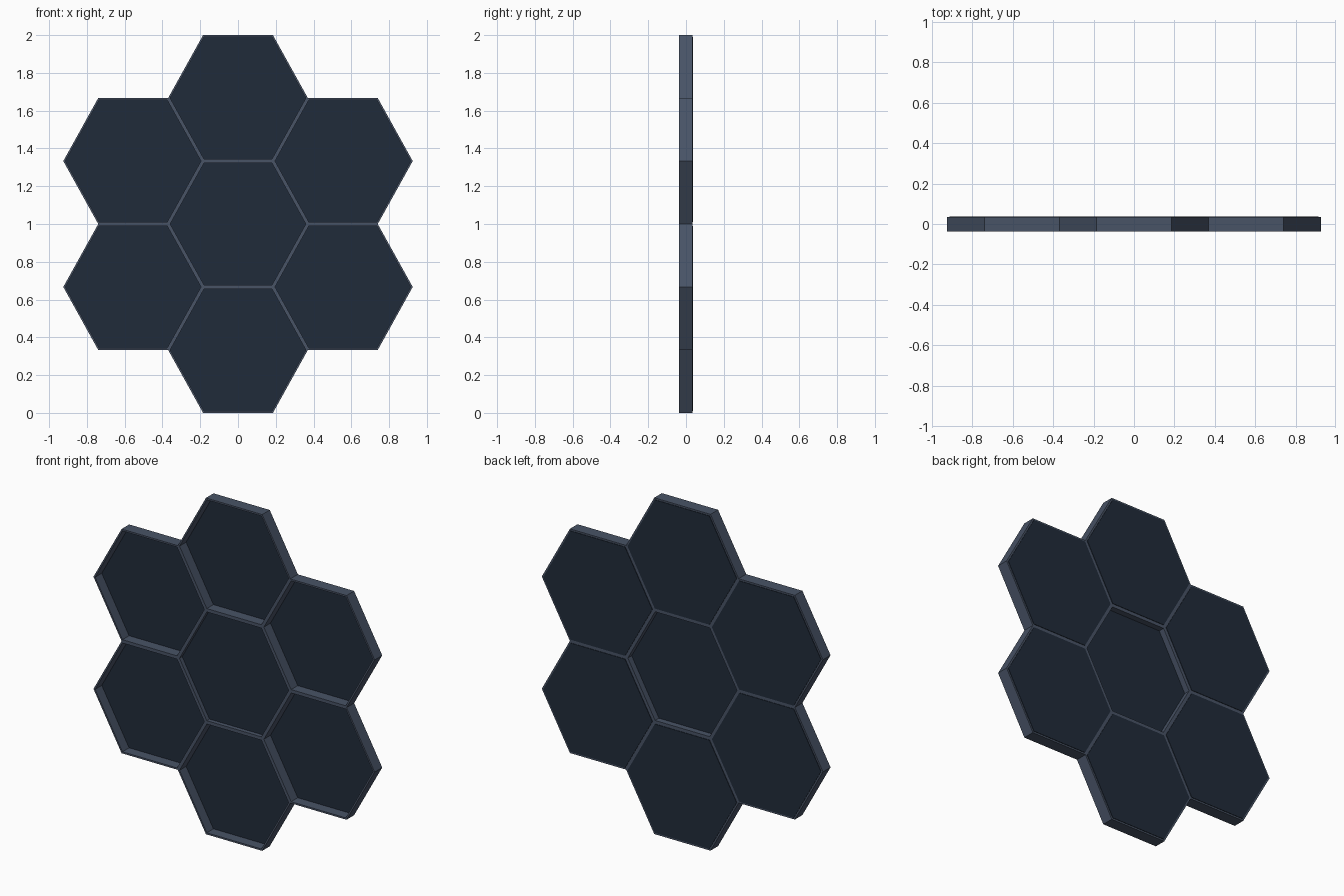
import bpy, bmesh, math

if "Cube" in bpy.data.objects:
    bpy.data.objects.remove(bpy.data.objects["Cube"])

RX, RZ = 0.37, 1 / 3      # half width (corner) and half height (flat) of a cell
WALL = 0.010              # wall thickness of each cell
FRONT, BACK = -0.037, 0.034


def material(name, rgb):
    m = bpy.data.materials.new(name)
    lin = [((c / 255 + 0.055) / 1.055) ** 2.4 for c in rgb]
    m.diffuse_color = (*lin, 1)
    m.use_nodes = True
    m.node_tree.nodes["Principled BSDF"].inputs["Base Color"].default_value = m.diffuse_color
    return m


frame_mat = material("slate frame", (72, 83, 102))
panel_mat = material("dark navy panel", (32, 43, 58))


def hexagon(bm, inset, y, cx, cz):
    """Flat-topped hexagon corners in the XZ plane."""
    k = 1 - inset / RZ
    return [bm.verts.new((cx + RX * k * math.cos(i * math.pi / 3), y,
                          cz + RZ * k * math.sin(i * math.pi / 3) / math.sin(math.pi / 3)))
            for i in range(6)]


def bridge(bm, a, b):
    for i in range(6):
        j = (i + 1) % 6
        bm.faces.new((a[i], a[j], b[j], b[i]))


def finish(bm, name, mat):
    bmesh.ops.recalc_face_normals(bm, faces=bm.faces)
    me = bpy.data.meshes.new(name)
    bm.to_mesh(me)
    bm.free()
    me.materials.append(mat)
    bpy.context.collection.objects.link(bpy.data.objects.new(name, me))


def cell_frame(name, cx, cz):
    # open hexagonal tube
    bm = bmesh.new()
    loops = [hexagon(bm, w, y, cx, cz)
             for w, y in ((0, FRONT), (0, BACK), (WALL, BACK), (WALL, FRONT))]
    for i in range(4):
        bridge(bm, loops[i], loops[(i + 1) % 4])
    finish(bm, name, frame_mat)


def cell_panel(name, cx, cz, y0, y1):
    # hexagonal plate filling the tube
    bm = bmesh.new()
    a = hexagon(bm, WALL, y0, cx, cz)
    b = hexagon(bm, WALL, y1, cx, cz)
    bridge(bm, a, b)
    bm.faces.new(a)
    bm.faces.new(b)
    finish(bm, name, panel_mat)


# centre cell: plate set in the middle of the depth
cell_frame("centre_frame", 0, 1)
cell_panel("centre_panel", 0, 1, -0.012, -0.002)

# six surrounding cells: plates at the back
for n in range(6):
    a = math.radians(30 + 60 * n)
    cx = 1.5 * RX * math.cos(a) / math.cos(math.pi / 6)
    cz = 1 + 2 * RZ * math.sin(a)
    cell_frame(f"outer_frame_{n + 1}", cx, cz)
    cell_panel(f"outer_panel_{n + 1}", cx, cz, 0.025, 0.037)
